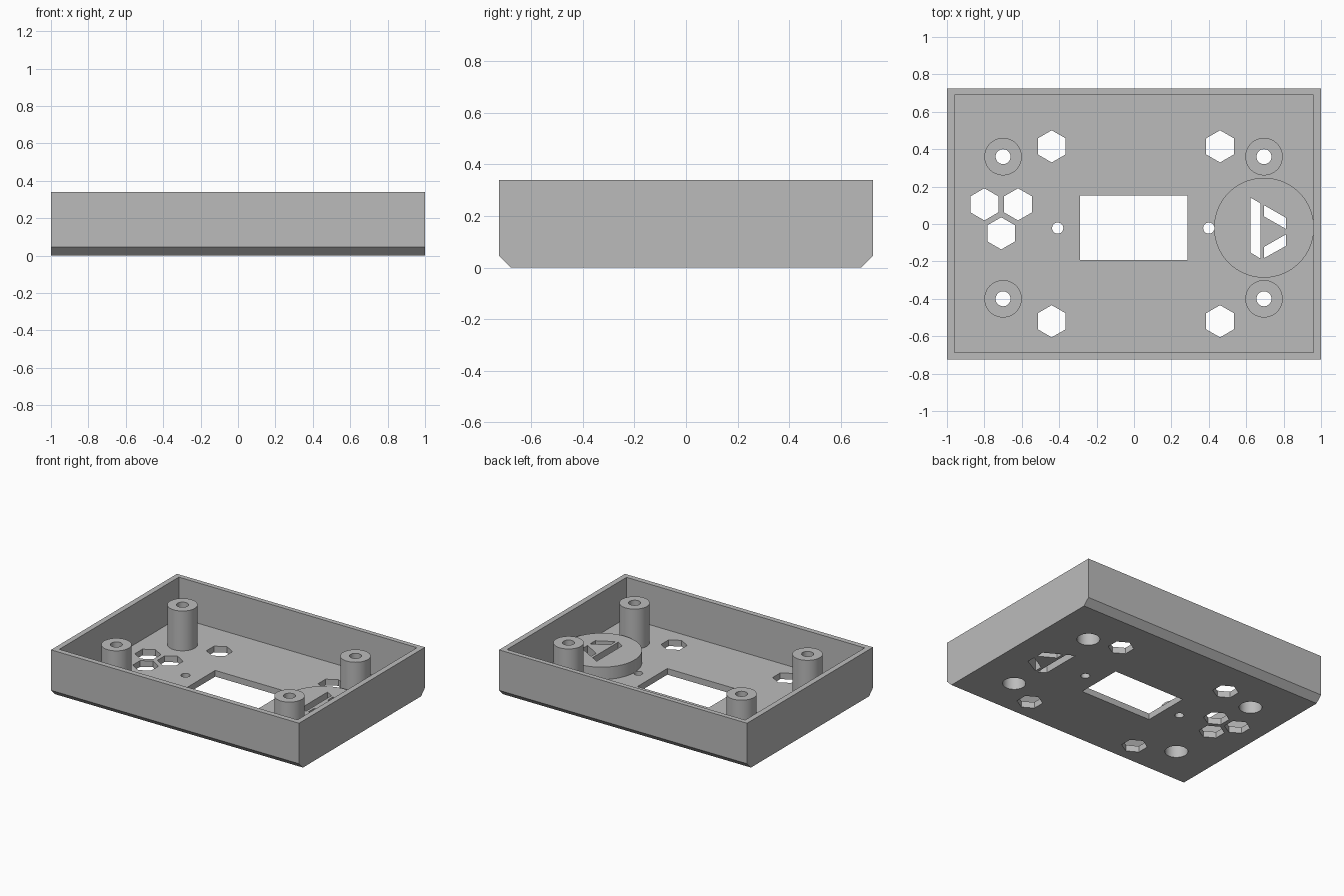
import bpy, bmesh, math
from mathutils import Vector

if "Cube" in bpy.data.objects:
    bpy.data.objects.remove(bpy.data.objects["Cube"], do_unlink=True)

W, D, H = 1.0, 0.725, 0.34      # half width, half depth, height
FLOOR, CHAMFER = 0.045, 0.045
POST_TOP, DISC_TOP = 0.335, 0.135

grey = bpy.data.materials.new("plain grey")
grey.use_nodes = True
colour = (0.5, 0.5, 0.5, 1)
grey.diffuse_color = colour
grey.node_tree.nodes["Principled BSDF"].inputs["Base Color"].default_value = colour


def prism(name, points, extrude):
    """Closed solid made by sweeping a flat outline along a vector."""
    bm = bmesh.new()
    base = bm.faces.new([bm.verts.new(p) for p in points])
    top = bmesh.ops.extrude_face_region(bm, geom=[base], use_keep_orig=True)["geom"]
    bmesh.ops.translate(bm, vec=Vector(extrude),
                        verts=[v for v in top if isinstance(v, bmesh.types.BMVert)])
    bmesh.ops.recalc_face_normals(bm, faces=bm.faces)
    mesh = bpy.data.meshes.new(name)
    bm.to_mesh(mesh)
    bm.free()
    mesh.materials.append(grey)
    obj = bpy.data.objects.new(name, mesh)
    bpy.context.collection.objects.link(obj)
    return obj


def upright(name, outline, z0, z1):
    return prism(name, [(x, y, z0) for x, y in outline], (0, 0, z1 - z0))


def rect(x0, x1, y0, y1):
    return [(x0, y0), (x1, y0), (x1, y1), (x0, y1)]


def ring(x, y, r, n=64):
    # starts on the y axis, so hexagons point along y
    return [(x + r * math.sin(2 * math.pi * i / n), y + r * math.cos(2 * math.pi * i / n))
            for i in range(n)]


def combine(target, tool, operation):
    mod = target.modifiers.new(operation, "BOOLEAN")
    mod.operation, mod.object, mod.solver = operation, tool, "EXACT"
    bpy.context.view_layer.objects.active = target
    bpy.ops.object.modifier_apply(modifier=mod.name)
    bpy.data.objects.remove(tool, do_unlink=True)


# Tray: profile with chamfered lower front and back edges, swept across the width
c = CHAMFER
profile = [(-D + c, 0), (D - c, 0), (D, c), (D, H), (-D, H), (-D, c)]
case = prism("case_tray", [(-W, y, z) for y, z in profile], (2 * W, 0, 0))
combine(case, upright("cavity", rect(-0.96, 0.96, -0.686, 0.69), FLOOR, H + 0.1), "DIFFERENCE")

# Raised round pad and the four screw posts
combine(case, upright("round_pad", ring(0.695, -0.02, 0.267, 96), 0.02, DISC_TOP), "UNION")
posts = [(x, y) for x in (-0.7, 0.695) for y in (0.36, -0.4)]
for x, y in posts:
    combine(case, upright("screw_post", ring(x, y, 0.1), 0.02, POST_TOP), "UNION")


def cut(name, outline, z0=-0.1, z1=0.2):
    combine(case, upright(name, outline, z0, z1), "DIFFERENCE")


# Screw holes, with wide recesses from below
for x, y in posts:
    cut("screw_recess", ring(x, y, 0.076), -0.1, 0.27)
    cut("screw_hole", ring(x, y, 0.04, 32), 0.2, 0.5)

# Hexagonal openings: four near the corners and a cluster of three
corner_hexes = [(x, y) for x in (-0.44, 0.46) for y in (0.415, -0.52)]
for x, y in corner_hexes + [(-0.8, 0.105), (-0.62, 0.105), (-0.71, -0.05)]:
    cut("hex_opening", ring(x, y, 0.086, 6))

# Display window and the small holes beside it
cut("window", rect(-0.29, 0.285, -0.192, 0.152))
for x in (-0.408, 0.4):
    cut("small_hole", ring(x, -0.022, 0.03, 32))

# Three slanted slots through the pad
cut("long_slot", [(0.622, 0.142), (0.622, -0.152), (0.676, -0.185), (0.676, 0.11)])
cut("upper_slot", [(0.696, 0.1), (0.696, 0.04), (0.813, -0.027), (0.813, 0.033)])
cut("lower_slot", [(0.696, -0.122), (0.696, -0.182), (0.813, -0.117), (0.813, -0.055)])

# Smooth round walls, crisp edges
bpy.ops.object.select_all(action="DESELECT")
case.select_set(True)
bpy.context.view_layer.objects.active = case
bpy.ops.object.shade_smooth_by_angle(angle=math.radians(30))
